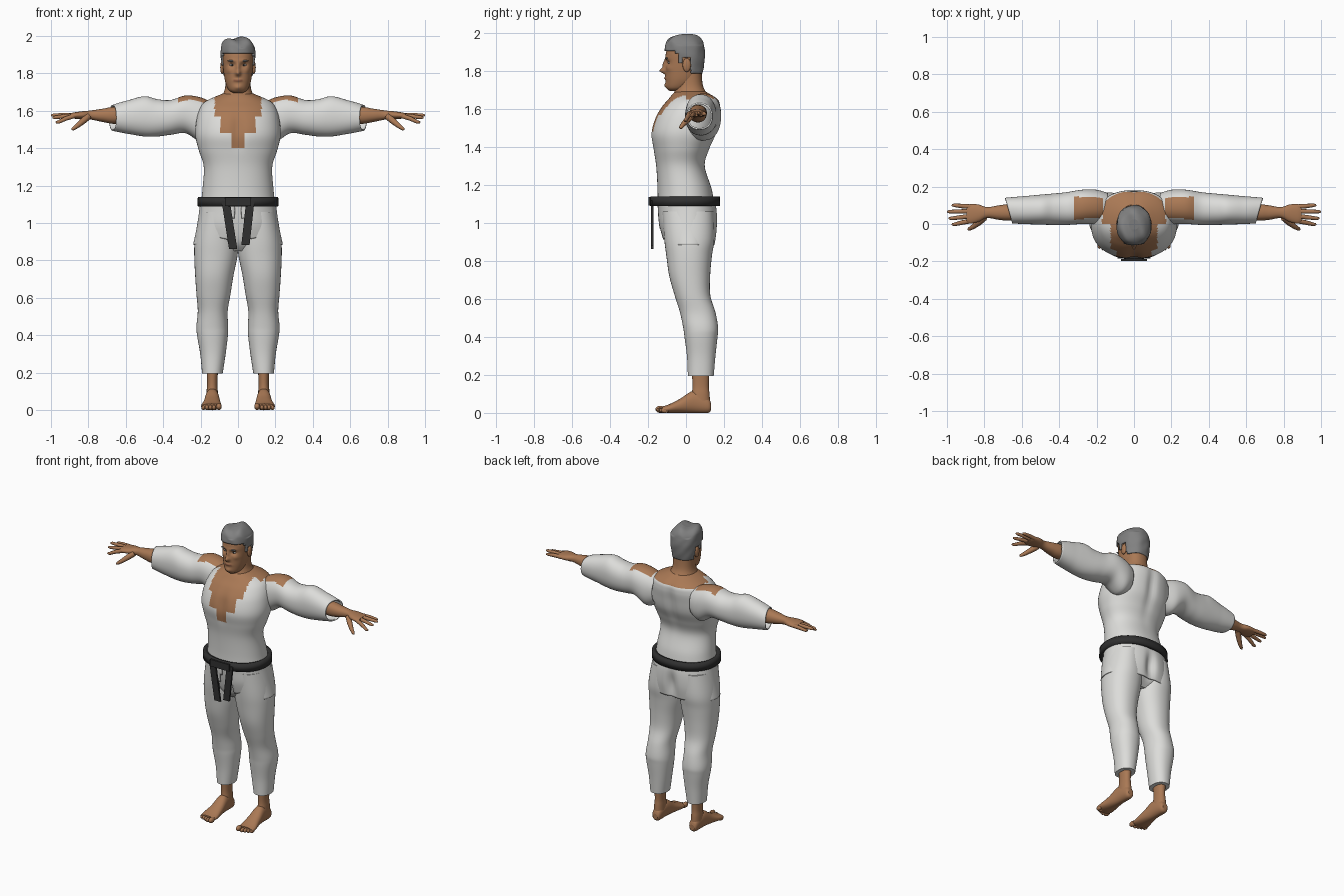
import bpy, bmesh, math
from math import sin, cos, exp, pi
from mathutils import Vector

cube = bpy.data.objects.get("Cube")
if cube:
    bpy.data.objects.remove(cube, do_unlink=True)


def material(name, colour):
    m = bpy.data.materials.new(name)
    m.use_nodes = True
    m.diffuse_color = (*colour, 1)
    m.node_tree.nodes["Principled BSDF"].inputs["Base Color"].default_value = (*colour, 1)
    return m


CLOTH = material("white cloth", (.72, .72, .70))
SKIN = material("tan skin", (.40, .19, .09))
HAIR = material("grey hair", (.22, .22, .22))
BELT = material("black belt", (.03, .03, .03))
LIP = material("lip brown", (.28, .11, .06))


def finish(ob, mats, mirror=False, thick=0):
    bpy.context.collection.objects.link(ob)
    for m in mats:
        ob.data.materials.append(m)
    if thick:
        mod = ob.modifiers.new("thickness", "SOLIDIFY")
        mod.thickness, mod.offset = thick, -1
    if mirror:
        ob.modifiers.new("mirror", "MIRROR")
    return ob


def blend(a, b, c, d, t):
    return [.5 * (2*q + (r-p)*t + (2*p - 5*q + 4*r - s)*t*t + (3*q - p - 3*r + s)*t**3)
            for p, q, r, s in zip(a, b, c, d)]


def loft(name, axis, rows, mats, n=40, sub=5, caps=True, power=2.2, warp=None,
         keep=None, rule=None, mirror=False, thick=0, smooth=True):
    """Rows hold a station on the axis, then low and high limits of both cross directions."""
    path = []
    for i in range(len(rows) - 1):
        four = [rows[max(0, min(len(rows) - 1, i + k))] for k in (-1, 0, 1, 2)]
        path += [blend(*four, j / sub) for j in range(sub)]
    path.append(rows[-1])
    bm = bmesh.new()
    rings = []
    for t, a, b, c, d in path:
        ring = []
        for k in range(n):
            ang = 2 * pi * k / n
            cu, sv = cos(ang), sin(ang)
            u = (a+b)/2 + (b-a)/2 * math.copysign(abs(cu)**(2/power), cu)
            v = (c+d)/2 + (d-c)/2 * math.copysign(abs(sv)**(2/power), sv)
            co = Vector({"x": (t, u, v), "y": (u, t, v), "z": (u, v, t)}[axis])
            ring.append(bm.verts.new(warp(co) if warp else co))
        rings.append(ring)
    for r, s in zip(rings, rings[1:]):
        for k in range(n):
            bm.faces.new((r[k], r[(k+1) % n], s[(k+1) % n], s[k]))
    if caps:
        bm.faces.new(rings[0])
        bm.faces.new(rings[-1])
    bmesh.ops.recalc_face_normals(bm, faces=bm.faces)
    if keep:
        gone = [f for f in bm.faces if not keep(f.calc_center_median())]
        bmesh.ops.delete(bm, geom=gone, context="FACES")
    bm.normal_update()
    for f in bm.faces:
        f.smooth = smooth and len(f.verts) == 4
        if rule:
            f.material_index = int(rule(f.calc_center_median(), f.normal))
    me = bpy.data.meshes.new(name)
    bm.to_mesh(me)
    bm.free()
    return finish(bpy.data.objects.new(name, me), mats, mirror, thick)


def ellipsoids(name, items, mat, mirror=True):
    bm = bmesh.new()
    for centre, radii in items:
        made = bmesh.ops.create_uvsphere(bm, u_segments=16, v_segments=10, radius=1)["verts"]
        for v in made:
            v.co = Vector(centre) + Vector(x * r for x, r in zip(v.co, radii))
    for f in bm.faces:
        f.smooth = True
    me = bpy.data.meshes.new(name)
    bm.to_mesh(me)
    bm.free()
    return finish(bpy.data.objects.new(name, me), [mat], mirror)


def tubes(name, paths, mat):
    cu = bpy.data.curves.new(name, "CURVE")
    cu.dimensions, cu.bevel_depth, cu.bevel_resolution, cu.use_fill_caps = "3D", 1, 3, True
    for pts in paths:
        s = cu.splines.new("POLY")
        s.points.add(len(pts) - 1)
        for p, (x, y, z, r) in zip(s.points, pts):
            p.co, p.radius = (x, y, z, 1), r
    return finish(bpy.data.objects.new(name, cu), [mat], True)


# Jacket body, with the open chest and neck as skin
def torso_warp(c):
    groove = exp(-(c.x / .03)**2)
    if c.y < 0:
        c.y += .014 * groove * exp(-((c.z - 1.5) / .08)**2)
    else:
        c.y -= .015 * groove * exp(-((c.z - 1.52) / .14)**2)
    return c


def open_chest(c, normal):
    ax = abs(c.x)
    if c.y > 0:
        return c.z > 1.645 and ax < .17
    return ax < (.125 if c.z > 1.57 else .095 if c.z > 1.48 else .038 if c.z > 1.4 else 0)


loft("jacket_body", "z", [
    (1.09, -.2, .2, -.15, .15), (1.18, -.19, .19, -.15, .135), (1.3, -.183, .183, -.157, .1),
    (1.39, -.21, .21, -.172, .125), (1.47, -.228, .228, -.185, .16), (1.55, -.222, .222, -.165, .175),
    (1.61, -.205, .205, -.13, .182), (1.65, -.175, .175, -.095, .172),
    (1.685, -.1, .1, -.065, .12), (1.70, -.06, .06, -.04, .09)],
    [CLOTH, SKIN], n=96, sub=7, warp=torso_warp, rule=open_chest)


# Sleeves, with bare shoulder tops and slanted cuffs
def cuff_slant(c):
    if c.x > .58:
        c.x += c.y * .28 * (c.x - .58) / .07
    return c


loft("sleeves", "x", [
    (.14, .01, .165, 1.46, 1.645), (.2, .0, .183, 1.435, 1.672), (.28, .0, .183, 1.48, 1.682),
    (.36, -.005, .17, 1.472, 1.658), (.43, -.005, .163, 1.463, 1.662), (.5, -.003, .157, 1.463, 1.678),
    (.59, .0, .148, 1.478, 1.655), (.65, .003, .14, 1.493, 1.632)],
    [CLOTH, SKIN], n=56, sub=6, caps=False, warp=cuff_slant, mirror=True, thick=.008,
    rule=lambda c, nm: .17 < c.x < .315 and .01 < c.y < .145 and nm.z > .7)

# Forearms, palms, fingers
loft("forearms", "x", [
    (.5, .03, .11, 1.54, 1.62), (.65, .018, .108, 1.53, 1.622), (.72, .022, .1, 1.54, 1.612),
    (.785, .032, .09, 1.553, 1.602), (.83, .012, .104, 1.556, 1.598),
    (.875, .002, .106, 1.558, 1.592), (.895, .012, .098, 1.562, 1.587)],
    [SKIN], n=28, mirror=True)
fingers = [[(.87, y, 1.575, .013), (.92, (y+ty)/2, (1.578+tz)/2, .012),
            (tx - .015, ty, tz, .0095), (tx - .003, ty, tz - .001, .006), (tx, ty, tz - .001, .002)]
           for y, tx, ty, tz in ((.017, .975, -.002, 1.54), (.043, .992, .03, 1.565),
                                 (.068, 1, .066, 1.577), (.092, .975, .1, 1.572))]
thumb = [(.8, .035, 1.57, .018), (.83, .008, 1.545, .017), (.86, -.015, 1.52, .013),
         (.883, -.028, 1.503, .009), (.889, -.031, 1.499, .003)]
tubes("fingers", fingers + [thumb], SKIN)


# Trousers
def seat(c):
    if c.y > 0:
        c.y -= .03 * exp(-(c.x / .03)**2) * exp(-((c.z - .97) / .08)**2)
    return c


loft("trouser_hips", "z", [
    (.85, -.12, .12, -.06, .09), (.9, -.205, .205, -.1, .135), (1.0, -.21, .21, -.125, .155),
    (1.12, -.2, .2, -.14, .145)], [CLOTH], n=64, warp=seat)
loft("trouser_legs", "z", [
    (.195, .082, .192, .01, .146), (.3, .066, .202, .005, .155), (.4, .054, .219, -.008, .166),
    (.45, .053, .222, -.015, .169), (.53, .055, .215, -.032, .155), (.62, .04, .222, -.06, .128),
    (.72, .024, .229, -.088, .127), (.83, .002, .234, -.104, .137), (.92, .0, .23, -.115, .15),
    (1.06, .01, .205, -.125, .145)], [CLOTH], mirror=True)


# Jacket skirt below the belt, split at the front, with longer side flaps
def skirt_hem(c):
    if c.y < .02 and abs(c.x) < .19:
        c.z = 1.13 - (1.13 - c.z) * (.77 + .9 * (.19 - abs(c.x)))
        c.z = max(c.z, .9)
    return seat(c)


loft("jacket_skirt", "z", [
    (1.13, -.2, .2, -.152, .15), (1.06, -.208, .208, -.148, .165), (.97, -.222, .222, -.142, .166),
    (.885, -.24, .24, -.122, .153)], [CLOTH], n=96, sub=6, caps=False, warp=skirt_hem, thick=.005,
    keep=lambda c: c.y > 0 or abs(c.x) > .004 + .3 * (1.1 - c.z))

# Belt, knot and hanging ends
loft("belt", "z", [(1.09, -.217, .217, -.19, .18), (1.14, -.215, .215, -.188, .178)],
     [BELT], n=64, sub=1, caps=False, thick=.025)


def strip(name, top, bottom, half, y):
    bm = bmesh.new()
    bmesh.ops.create_cube(bm, size=2)
    for v in bm.verts:
        end = top if v.co.z > 0 else bottom
        v.co = (end[0] + half * v.co.x, y + .006 * v.co.y, end[1])
    me = bpy.data.meshes.new(name)
    bm.to_mesh(me)
    bm.free()
    finish(bpy.data.objects.new(name, me), [BELT])


strip("belt_end_right", (-.066, 1.12), (-.026, .862), .022, -.178)
strip("belt_end_left", (.066, 1.12), (.04, .882), .022, -.178)
strip("belt_knot", (0, 1.138), (0, 1.092), .07, -.192)

# Ankles, feet and toes
loft("ankles", "z", [
    (.04, .105, .17, .02, .128), (.1, .108, .168, .03, .124), (.15, .11, .165, .034, .12),
    (.26, .104, .17, .028, .126)], [SKIN], n=28, mirror=True)
loft("feet", "y", [
    (.132, .12, .155, .015, .05), (.115, .108, .167, 0, .08), (.04, .102, .174, 0, .115),
    (-.03, .094, .184, 0, .075), (-.09, .088, .197, 0, .045), (-.125, .092, .194, .003, .034)],
    [SKIN], n=28, mirror=True)
ellipsoids("toes", [((.102, -.135, .019), (.015, .026, .018))] +
           [((.128 + .019*i, -.135 + .008*i, .014), (.0105, .022, .014)) for i in range(4)], SKIN)

# Neck and head with sculpted features: x, z, x spread, z spread, push
loft("neck", "z", [
    (1.63, -.115, .115, -.075, .13), (1.68, -.085, .085, -.065, .11), (1.73, -.068, .068, -.05, .088),
    (1.82, -.066, .066, -.04, .082)], [SKIN])
FEATURES = [(0, 1.802, .013, .014, .03), (0, 1.835, .010, .024, .016), (.032, 1.845, .018, .012, -.013),
            (.03, 1.868, .025, .009, .005), (0, 1.763, .022, .007, .008), (0, 1.725, .02, .013, .009),
            (.05, 1.815, .015, .014, .005)]


def face(c):
    if c.y < -.03:
        c.y -= sum(p * exp(-((abs(c.x) - x) / sx)**2 - ((c.z - z) / sz)**2)
                   for x, z, sx, sz, p in FEATURES)
    return c


loft("head", "z", [
    (1.695, -.025, .025, -.085, -.02), (1.712, -.05, .05, -.102, .02), (1.75, -.067, .067, -.107, .06),
    (1.8, -.076, .076, -.108, .078), (1.85, -.081, .081, -.107, .088), (1.9, -.082, .082, -.105, .09),
    (1.95, -.07, .07, -.085, .075), (1.97, -.035, .035, -.045, .04)],
    [SKIN, LIP], n=80, sub=8, warp=face,
    rule=lambda c, nm: c.y < -.09 and abs(c.x) < .024 and abs(c.z - 1.763) < .006)
ellipsoids("ears", [((.084, .004, 1.832), (.011, .022, .036))], SKIN)
ellipsoids("eyes", [((.032, -.087, 1.845), (.013, .008, .0055))], CLOTH)
ellipsoids("pupils", [((.031, -.0925, 1.845), (.005, .004, .005))], BELT)
ellipsoids("eyebrows", [((.034, -.102, 1.867), (.022, .007, .005))], HAIR)


# Short wavy hair, trimmed at the hairline
def waves(c):
    k = 1 + .018 * sin(70 * c.x + 45 * c.z) * sin(55 * c.y + 30 * c.z)
    lift = .007 * sin(55 * c.x + 25 * c.y) if c.z > 1.94 else 0
    return Vector((c.x * k, c.y * k, c.z + lift))


def hairline(c):
    limit = 1.91 if c.y < -.06 else 1.89 if c.y < -.035 else 1.84 if c.y < -.015 else \
        1.868 if c.y < .025 else 1.79
    return c.z > limit


loft("hair", "z", [
    (1.77, -.078, .078, -.1, .08), (1.8, -.084, .084, -.108, .09), (1.85, -.089, .089, -.113, .098),
    (1.9, -.093, .093, -.115, .1), (1.95, -.088, .088, -.107, .09), (1.98, -.062, .062, -.078, .062),
    (1.99, -.025, .025, -.03, .025)],
    [HAIR], n=72, sub=7, warp=waves, keep=hairline, thick=.012)
